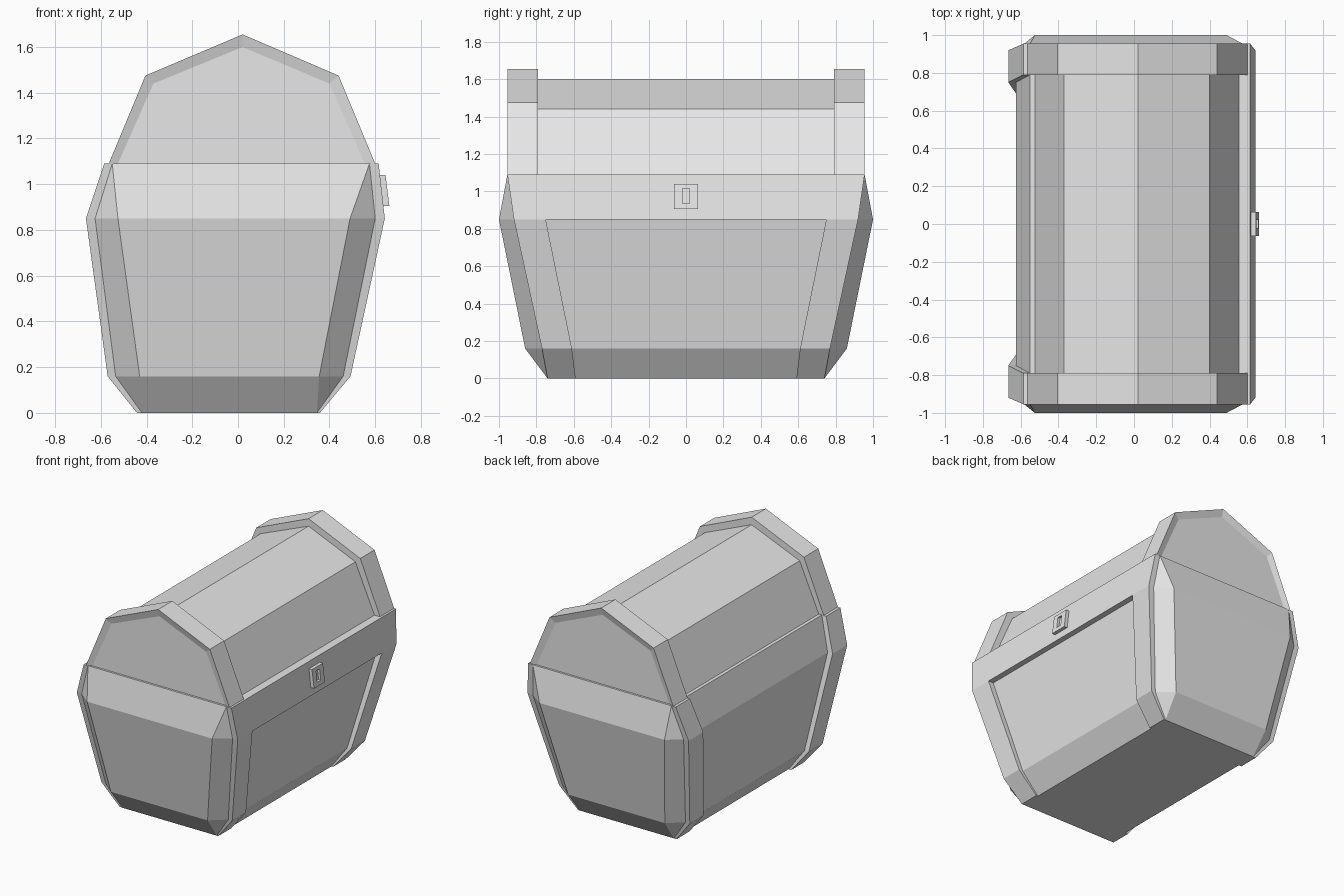
import bpy, bmesh

if "Cube" in bpy.data.objects:
    bpy.data.objects.remove(bpy.data.objects["Cube"], do_unlink=True)

GREY = (0.8, 0.8, 0.8, 1.0)
mat = bpy.data.materials.new("plain grey")
mat.use_nodes = True
mat.diffuse_color = GREY
mat.node_tree.nodes["Principled BSDF"].inputs["Base Color"].default_value = GREY


def loft(name, rings):
    """Join rings of equal point count into one closed, flat shaded solid."""
    bm = bmesh.new()
    rows = [[bm.verts.new(p) for p in ring] for ring in rings]
    n = len(rows[0])
    for a, b in zip(rows, rows[1:]):
        for i in range(n):
            j = (i + 1) % n
            bm.faces.new((a[i], a[j], b[j], b[i]))
    bm.faces.new(rows[0])
    bm.faces.new(rows[-1])
    bmesh.ops.remove_doubles(bm, verts=bm.verts, dist=0.0005)
    bmesh.ops.recalc_face_normals(bm, faces=bm.faces)
    mesh = bpy.data.meshes.new(name)
    bm.to_mesh(mesh)
    bm.free()
    mesh.materials.append(mat)
    obj = bpy.data.objects.new(name, mesh)
    bpy.context.collection.objects.link(obj)
    return obj


# Body: per level z, (back x, front x) of the sides, side y,
# (back x, front x) of the end walls, end y
LEVELS = [
    (0.00, (-0.42, 0.345), 0.74, (-0.42, 0.345), 0.74),
    (0.16, (-0.535, 0.46), 0.77, (-0.43, 0.355), 0.86),
    (0.85, (-0.625, 0.60), 0.92, (-0.525, 0.49), 1.00),
    (1.09, (-0.55, 0.575), 0.955, (-0.55, 0.575), 0.955),
]
rings = []
for z, (sb, sf), sy, (eb, ef), ey in LEVELS:
    rings.append([(sf, -sy, z), (sf, sy, z), (ef, ey, z), (eb, ey, z),
                  (sb, sy, z), (sb, -sy, z), (eb, -ey, z), (ef, -ey, z)])
loft("chest_body", rings)

# Corner straps, standing proud of the long sides
STRAP_INNER_Y = (0.59, 0.61, 0.75, 0.79)
BACK_X = (-0.442, -0.57, -0.665, -0.585)
FRONT_X = (0.358, 0.492, 0.642, 0.615)


def strap(name, outer_x, side, sign, count):
    out = []
    for i in range(count):
        z, sides, y_out = LEVELS[i][:3]
        xi = sides[side] * 0.95
        xo, y_in = outer_x[i], STRAP_INNER_Y[i]
        out.append([(xi, sign * y_in, z), (xo, sign * y_in, z),
                    (xo, sign * y_out, z), (xi, sign * y_out, z)])
    loft(name, out)


for sign, tag in ((-1, "near"), (1, "far")):
    strap("back_strap_" + tag, BACK_X, 0, sign, 4)
    strap("front_strap_" + tag, FRONT_X, 1, sign, 3)

# Band across the top of the front, joining the two front straps
loft("front_band", [
    [(0.55, -y, z), (x, -y, z), (x, y, z), (0.55, y, z)]
    for x, y, z in ((FRONT_X[2], 0.92, 0.85), (FRONT_X[3], 0.955, 1.09))])

# Lid: faceted barrel with a thicker hoop at each end
LID = [(-0.525, 1.09), (-0.37, 1.44), (0.02, 1.60), (0.40, 1.44), (0.555, 1.09)]
HOOP = [(-0.565, 1.09), (-0.405, 1.475), (0.02, 1.655), (0.44, 1.475), (0.60, 1.09)]


def section(profile, y):
    return [(x, y, z) for x, z in profile]


loft("lid_barrel", [section(LID, -0.80), section(LID, 0.80)])
for sign, tag in ((-1, "near"), (1, "far")):
    loft("lid_hoop_" + tag, [section(HOOP, sign * 0.79), section(HOOP, sign * 0.955),
                             section(LID, sign * 0.94)])


# Lock plate with a sunken keyhole, leaning with the band
def plate_ring(half_y, z0, z1, depth):
    def x(z):
        return 0.662 - (z - 0.905) * 0.125 - depth
    return [(x(z), y, z) for y, z in ((-half_y, z0), (half_y, z0),
                                      (half_y, z1), (-half_y, z1))]


loft("lock_plate", [plate_ring(0.063, 0.905, 1.04, 0.03),
                    plate_ring(0.063, 0.905, 1.04, 0.0),
                    plate_ring(0.02, 0.935, 1.015, 0.0),
                    plate_ring(0.02, 0.935, 1.015, 0.018)])
